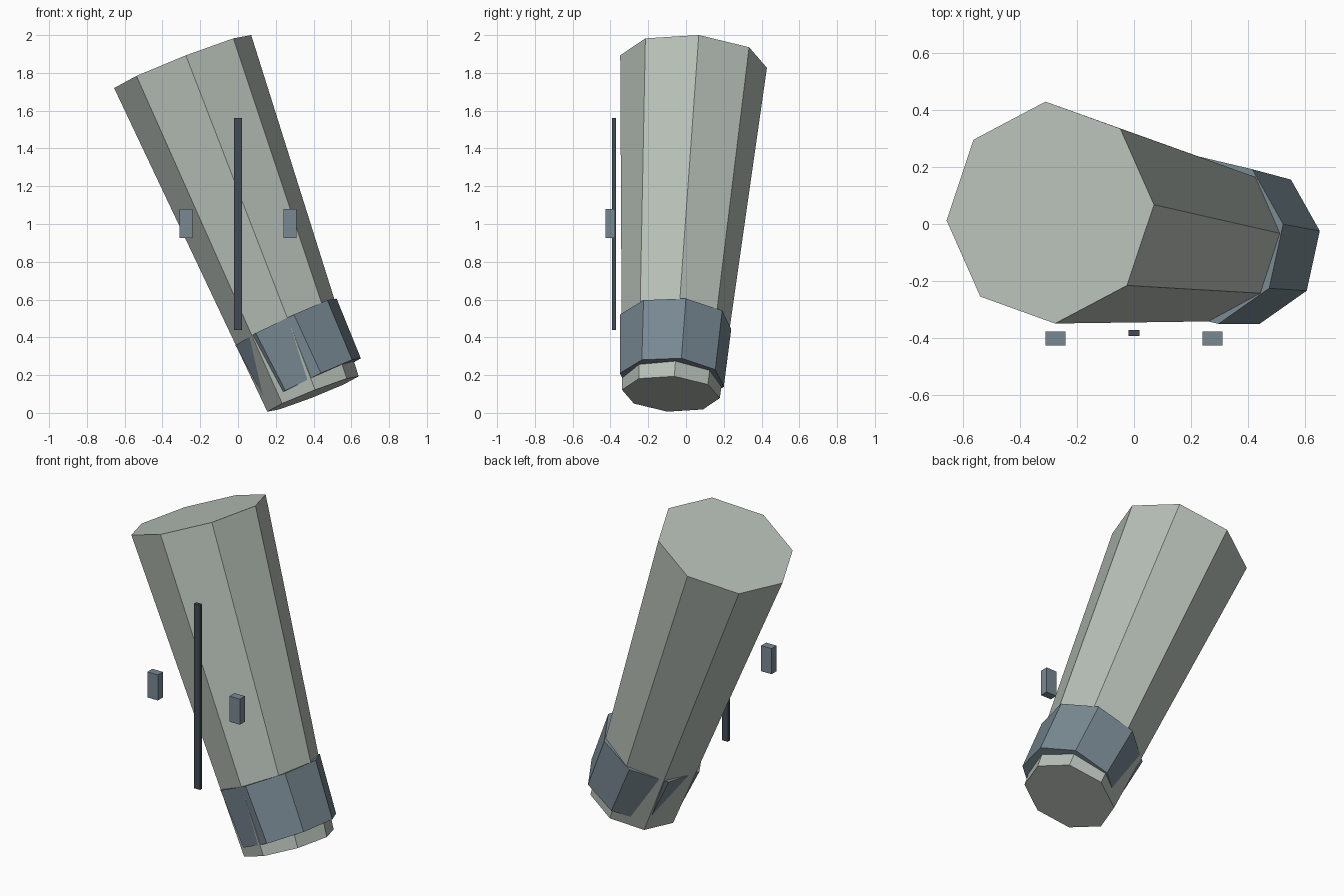
import bpy, bmesh, math
from mathutils import Vector

if "Cube" in bpy.data.objects:
    bpy.data.objects.remove(bpy.data.objects["Cube"])


def material(name, rgb):
    m = bpy.data.materials.new(name)
    m.diffuse_color = (*rgb, 1)
    m.use_nodes = True
    m.node_tree.nodes["Principled BSDF"].inputs["Base Color"].default_value = m.diffuse_color
    return m


STONE = material("pale_grey_green", (0.48, 0.53, 0.48))
BLUE = material("slate_blue", (0.19, 0.25, 0.29))
DARK = material("dark_slate", (0.055, 0.072, 0.088))


def finish(name, bm, mat):
    bmesh.ops.recalc_face_normals(bm, faces=bm.faces)
    mesh = bpy.data.meshes.new(name)
    bm.to_mesh(mesh)
    bm.free()
    mesh.materials.append(mat)
    bpy.context.collection.objects.link(bpy.data.objects.new(name, mesh))


def tapered_prism(name, bottom, r_bottom, top, r_top, corner, mat, sides=8):
    """Flat-sided tapered column between two centres; corner points at one vertex."""
    bottom, top, corner = Vector(bottom), Vector(top), Vector(corner)
    axis = (top - bottom).normalized()
    u = (corner - axis * corner.dot(axis)).normalized()
    v = axis.cross(u)
    bm = bmesh.new()
    rings = []
    for c, r in ((bottom, r_bottom), (top, r_top)):
        angles = [math.tau * i / sides for i in range(sides)]
        rings.append([bm.verts.new(c + r * (u * math.cos(a) + v * math.sin(a))) for a in angles])
    lo, hi = rings
    bm.faces.new(lo[::-1])
    bm.faces.new(hi)
    for i in range(sides):
        j = (i + 1) % sides
        bm.faces.new((lo[i], lo[j], hi[j], hi[i]))
    finish(name, bm, mat)


def box(name, centre, size, mat):
    bm = bmesh.new()
    bmesh.ops.create_cube(bm, size=1)
    bmesh.ops.scale(bm, vec=size, verts=bm.verts)
    bmesh.ops.translate(bm, vec=centre, verts=bm.verts)
    finish(name, bm, mat)


# Leaning eight-sided column, wider at the top
tapered_prism("leaning_column", (0.397, -0.08, 0.10), 0.26,
              (-0.293, 0.04, 1.86), 0.39, (0.3625, 0.0275, 0.14), STONE)

# Collar near the foot, slightly twisted and offset so it is partly buried
tapered_prism("foot_collar", (0.40, -0.075, 0.174), 0.28,
              (0.254, -0.055, 0.482), 0.30, (0.25, 0.05, 0.11), BLUE)

# Thin upright bar in front
box("front_bar", (0, -0.382, 1.0), (0.04, 0.021, 1.12), DARK)

# Pair of small blocks either side of the bar
for side, label in ((-1, "left"), (1, "right")):
    box(f"{label}_block", (side * 0.275, -0.401, 1.003), (0.07, 0.048, 0.155), BLUE)
